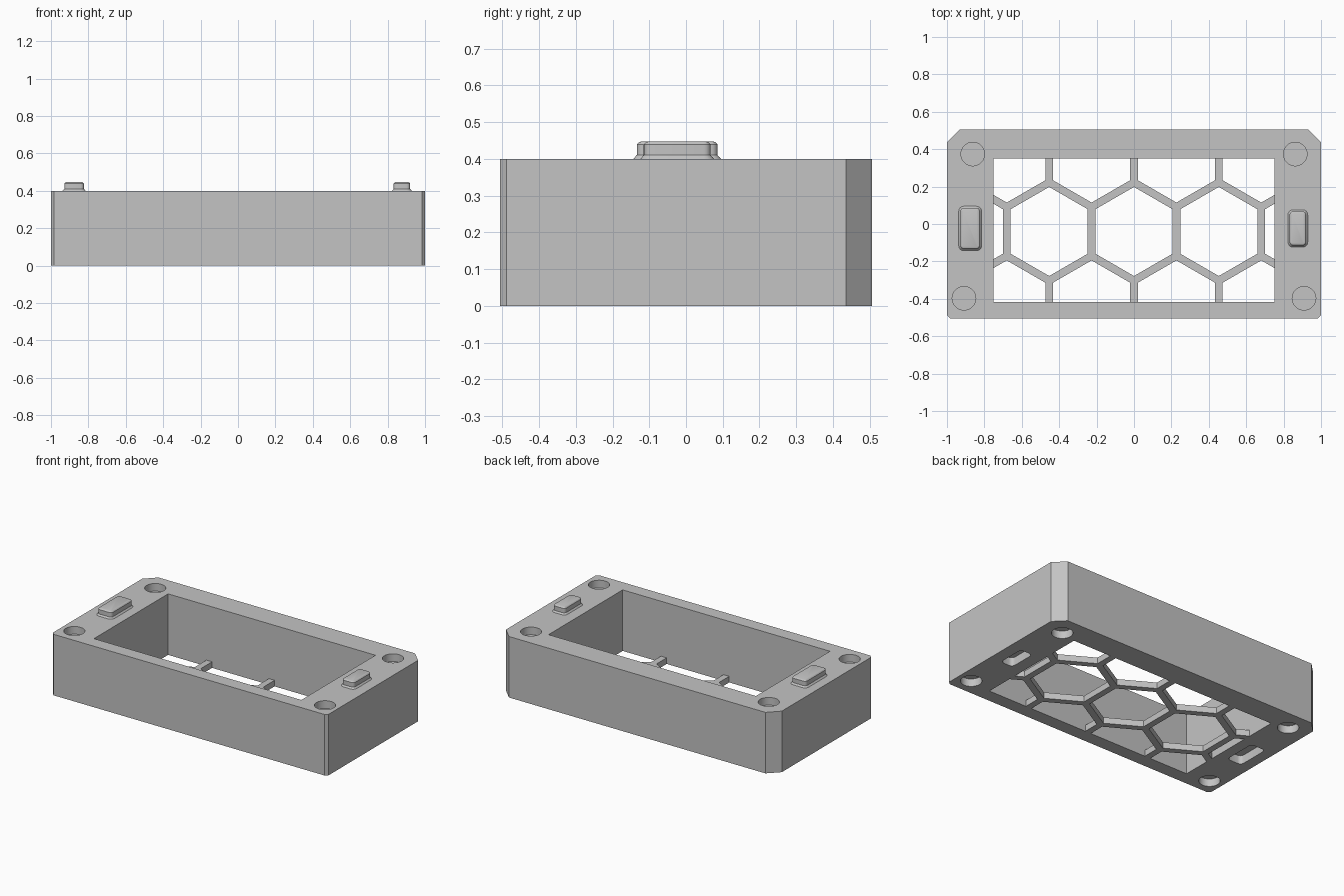
import bpy, bmesh, math
from mathutils import Vector

if "Cube" in bpy.data.objects:
    bpy.data.objects.remove(bpy.data.objects["Cube"], do_unlink=True)

grey = bpy.data.materials.new("light grey plastic")
grey.use_nodes = True
colour = (0.55, 0.55, 0.55, 1)
grey.diffuse_color = colour
grey.node_tree.nodes["Principled BSDF"].inputs["Base Color"].default_value = colour


def make_object(name, bm):
    bmesh.ops.recalc_face_normals(bm, faces=bm.faces)
    mesh = bpy.data.meshes.new(name)
    bm.to_mesh(mesh)
    bm.free()
    mesh.materials.append(grey)
    obj = bpy.data.objects.new(name, mesh)
    bpy.context.scene.collection.objects.link(obj)
    return obj


def add_prism(bm, outline, z0, z1):
    face = bm.faces.new([bm.verts.new((x, y, z0)) for x, y in outline])
    moved = bmesh.ops.extrude_face_region(bm, geom=[face])["geom"]
    verts = [v for v in moved if isinstance(v, bmesh.types.BMVert)]
    bmesh.ops.translate(bm, verts=verts, vec=(0, 0, z1 - z0))


def polygon(cx, cy, radius, sides, start=0.0):
    angles = [start + math.tau * i / sides for i in range(sides)]
    return [(cx + radius * math.cos(a), cy + radius * math.sin(a)) for a in angles]


def rectangle(x0, x1, y0, y1):
    return [(x0, y0), (x1, y0), (x1, y1), (x0, y1)]


def rounded_rectangle(cx, cy, w, d, r, steps=4):
    points = []
    for i, (sx, sy) in enumerate([(1, 1), (-1, 1), (-1, -1), (1, -1)]):
        for k in range(steps + 1):
            a = math.pi / 2 * (i + k / steps)
            points.append((cx + sx * (w / 2 - r) + r * math.cos(a),
                           cy + sy * (d / 2 - r) + r * math.sin(a)))
    return points


def cut(target, cutter):
    cutter.hide_render = True
    cutter.hide_viewport = True
    mod = target.modifiers.new("cut", "BOOLEAN")
    mod.operation = "DIFFERENCE"
    mod.solver = "EXACT"
    mod.object = cutter
    # Bake the cut and discard the helper
    bpy.context.view_layer.update()
    graph = bpy.context.evaluated_depsgraph_get()
    mesh = bpy.data.meshes.new_from_object(target.evaluated_get(graph))
    target.modifiers.clear()
    target.data = mesh
    bpy.data.objects.remove(cutter, do_unlink=True)


HEIGHT, HALF_Y = 0.4, 0.506
BIG, SMALL = 0.07, 0.017
LEFT_X, FRONT_Y, BACK_Y = 0.752, -0.418, 0.35

# Frame block with large rear and small front corner chamfers
bm = bmesh.new()
right_half = [(1 - SMALL, -HALF_Y), (1, SMALL - HALF_Y),
              (1, HALF_Y - BIG), (1 - BIG, HALF_Y)]
add_prism(bm, right_half + [(-x, y) for x, y in reversed(right_half)], 0, HEIGHT)
frame = make_object("frame", bm)

# Central opening, magnet holes on both faces and sockets underneath
pegs = {"right_peg": (-0.876, -0.024, 0.105, 0.22),
        "left_peg": (0.876, -0.024, 0.088, 0.182)}
bm = bmesh.new()
add_prism(bm, rectangle(-LEFT_X, LEFT_X, FRONT_Y, BACK_Y), -0.1, HEIGHT + 0.1)
for x, y in [(0.862, 0.374), (0.909, -0.397)]:
    for side in (-1, 1):
        ring = polygon(side * x, y, 0.063, 40)
        add_prism(bm, ring, -0.1, 0.05)
        add_prism(bm, ring, HEIGHT - 0.05, HEIGHT + 0.1)
for x, y, w, d in pegs.values():
    add_prism(bm, rounded_rectangle(x, y, w, d, 0.025), -0.1, 0.055)
cut(frame, make_object("frame_cutter", bm))

# Honeycomb grille in the bottom of the opening
bm = bmesh.new()
add_prism(bm, rectangle(-LEFT_X, LEFT_X, FRONT_Y, BACK_Y), 0, 0.04)
grille = make_object("honeycomb_grille", bm)
PITCH, MID_Y = 0.4535, -0.04
bm = bmesh.new()
for row in (-1, 0, 1):
    for col in range(-2, 3):
        x = (col + 0.5 * abs(row)) * PITCH
        y = MID_Y + row * PITCH * math.sqrt(3) / 2
        add_prism(bm, polygon(x, y, 0.238, 6, math.pi / 6), -0.1, 0.2)
cut(grille, make_object("grille_cutter", bm))

# Locating pegs: flared foot, straight wall, softened top edge
for name, (x, y, w, d) in pegs.items():
    bm = bmesh.new()
    rings = []
    for z, grow in [(0, 0.009), (0.01, 0), (0.039, 0), (0.045, -0.006), (0.047, -0.012)]:
        outline = rounded_rectangle(x, y, w + 2 * grow, d + 2 * grow, 0.018 + grow)
        rings.append([bm.verts.new((px, py, HEIGHT + z)) for px, py in outline])
    for low, high in zip(rings, rings[1:]):
        for i in range(len(low)):
            j = (i + 1) % len(low)
            bm.faces.new((low[i], low[j], high[j], high[i]))
    bm.faces.new(rings[0])
    bm.faces.new(rings[-1])
    make_object(name, bm)

# Smooth the round walls, keep the corners crisp
bpy.ops.object.select_all(action="DESELECT")
for obj in [o for o in bpy.context.scene.objects if o.type == "MESH" and grey.name in o.data.materials]:
    obj.select_set(True)
    bpy.context.view_layer.objects.active = obj
bpy.ops.object.shade_smooth_by_angle(angle=math.radians(25))
